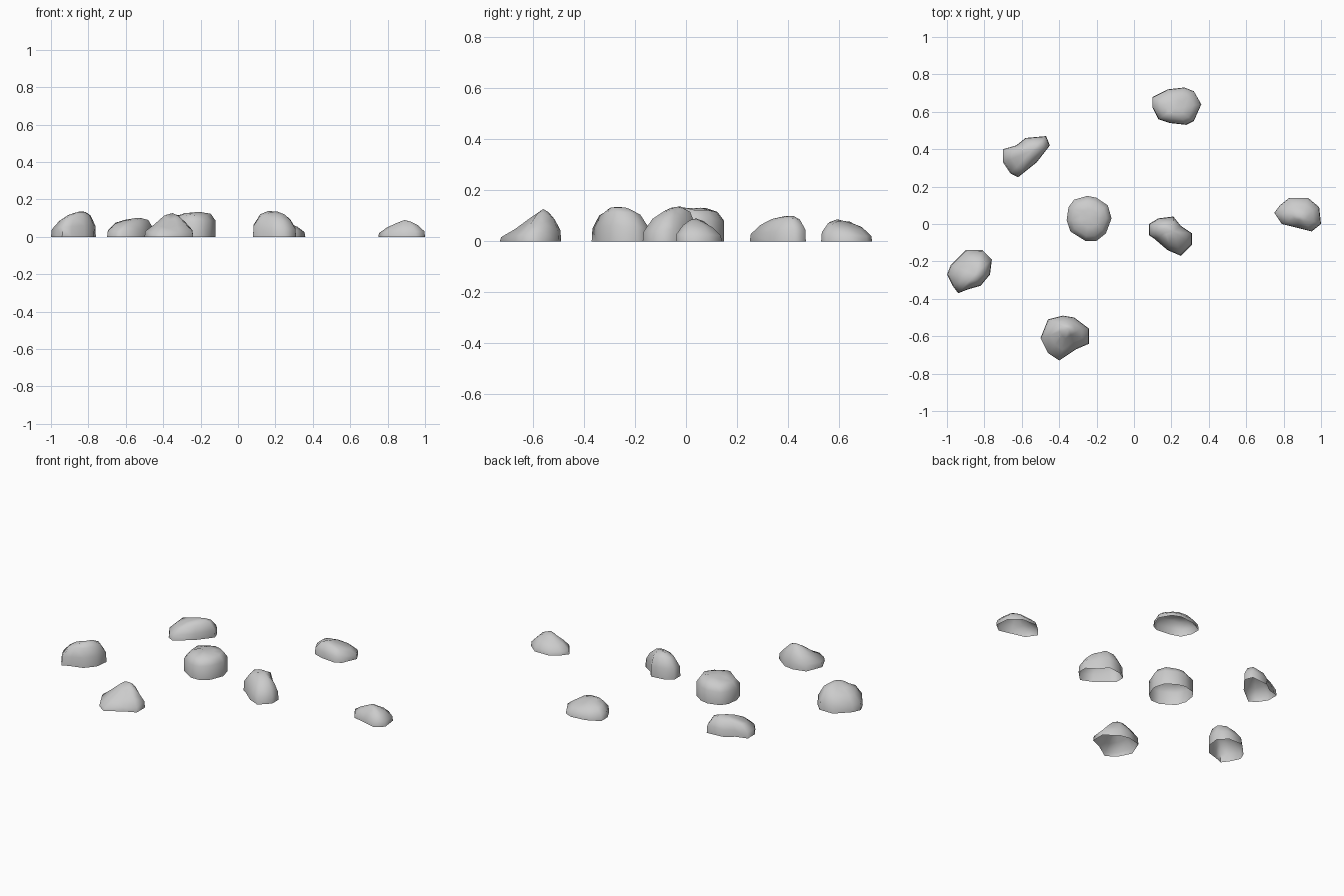
import bpy
import bmesh
import math
import random
from mathutils import Vector

default_cube = bpy.data.objects.get("Cube")
if default_cube:
    bpy.data.objects.remove(default_cube, do_unlink=True)

# Single stone material
stone = bpy.data.materials.new("light grey stone")
stone.use_nodes = True
stone_colour = (0.6, 0.6, 0.6, 1.0)
stone.diffuse_color = stone_colour
stone.node_tree.nodes["Principled BSDF"].inputs["Base Color"].default_value = stone_colour

# Side profiles, bottom to top: (inset towards the peak, share of the height)
BOXY = [(0, 0), (0, .62), (.22, .9), (.6, .99)]
ROUNDED = [(0, 0), (.03, .4), (.3, .8), (.62, .95)]
CONICAL = [(0, 0), (.03, .28), (.35, .62), (.7, .9)]


def build_rock(name, outline, peak, profile, tilt=(0, 0), seed=1):
    """Hollow rock from a ground outline and a peak, both in hundredths."""
    rng = random.Random(seed)
    px, py, height = (value / 100 for value in peak)
    top = Vector((px, py))
    lean = Vector(tilt)
    rim = [Vector(point) / 100 for point in outline]

    bm = bmesh.new()
    rings = []
    for level, (inset, share) in enumerate(profile):
        ring = []
        for corner in rim:
            spot = corner.lerp(top, inset)
            z = share * (height + lean.dot(spot - top))
            if level > 1:
                z *= rng.uniform(.94, 1.04)
            ring.append(bm.verts.new((spot.x, spot.y, max(z, 0))))
        rings.append(ring)

    # Walls between rings, then a fan to the peak; the underside stays open
    count = len(rim)
    for lower, upper in zip(rings, rings[1:]):
        for i in range(count):
            j = (i + 1) % count
            bm.faces.new((lower[i], lower[j], upper[j], upper[i]))
    summit = bm.verts.new((px, py, height))
    for i in range(count):
        bm.faces.new((rings[-1][i], rings[-1][(i + 1) % count], summit))
    bmesh.ops.recalc_face_normals(bm, faces=bm.faces)
    if sum(face.normal.z for face in bm.faces) < 0:
        bmesh.ops.reverse_faces(bm, faces=bm.faces)

    mesh = bpy.data.meshes.new(name)
    bm.to_mesh(mesh)
    bm.free()
    mesh.materials.append(stone)
    rock = bpy.data.objects.new(name, mesh)
    bpy.context.collection.objects.link(rock)
    bpy.ops.object.select_all(action="DESELECT")
    rock.select_set(True)
    bpy.context.view_layer.objects.active = rock
    bpy.ops.object.shade_smooth_by_angle(angle=math.radians(75))
    return rock


# Low rock at the back
build_rock("back_rock",
           [(10, 68), (18, 72), (27, 73), (32, 71), (36, 64),
            (32, 55), (28, 53), (19, 54), (13, 56), (10, 62)],
           (22, 62, 8), ROUNDED, (-.1, -.2), seed=1)

# Long rock at the back right
build_rock("back_right_rock",
           [(-70, 40), (-63, 42), (-58, 46), (-47, 47), (-45, 42),
            (-52, 33), (-62, 25), (-66, 27), (-70, 33)],
           (-55, 39, 10), ROUNDED, (.1, .15), seed=2)

# Tall blocky rock near the middle
build_rock("middle_rock",
           [(-32, 13), (-25, 15), (-20, 14), (-14, 10), (-12, 3), (-15, -5),
            (-20, -9), (-26, -9), (-34, -4), (-36, 2), (-35, 9)],
           (-24, 3, 13), BOXY, (.08, 0), seed=3)

# Pointed rock left of the middle
build_rock("middle_left_rock",
           [(8, 0), (13, 3), (21, 4), (25, -1), (31, -5),
            (31, -11), (25, -17), (18, -14), (11, -8), (8, -6)],
           (21, -4, 13.5), ROUNDED, (-.15, .25), seed=4)

# Low rock at the far left
build_rock("far_left_rock",
           [(78, 10), (83, 14), (93, 14), (99, 9), (100, 0),
            (95, -4), (87, -2), (79, 0), (75, 6)],
           (89, 4, 9), CONICAL, (.1, -.1), seed=5)

# Leaning rock at the far right
build_rock("far_right_rock",
           [(-90, -14), (-81, -14), (-76, -19), (-77, -27), (-82, -33),
            (-89, -35), (-94, -37), (-97, -33), (-100, -27), (-98, -22)],
           (-85, -27, 13.5), ROUNDED, (.25, -.15), seed=6)

# Sloping rock at the front
build_rock("front_rock",
           [(-46, -51), (-38, -49), (-32, -50), (-24, -56), (-24, -64),
            (-31, -67), (-40, -73), (-46, -69), (-50, -61)],
           (-35, -56, 12.7), CONICAL, (0, .4), seed=7)
